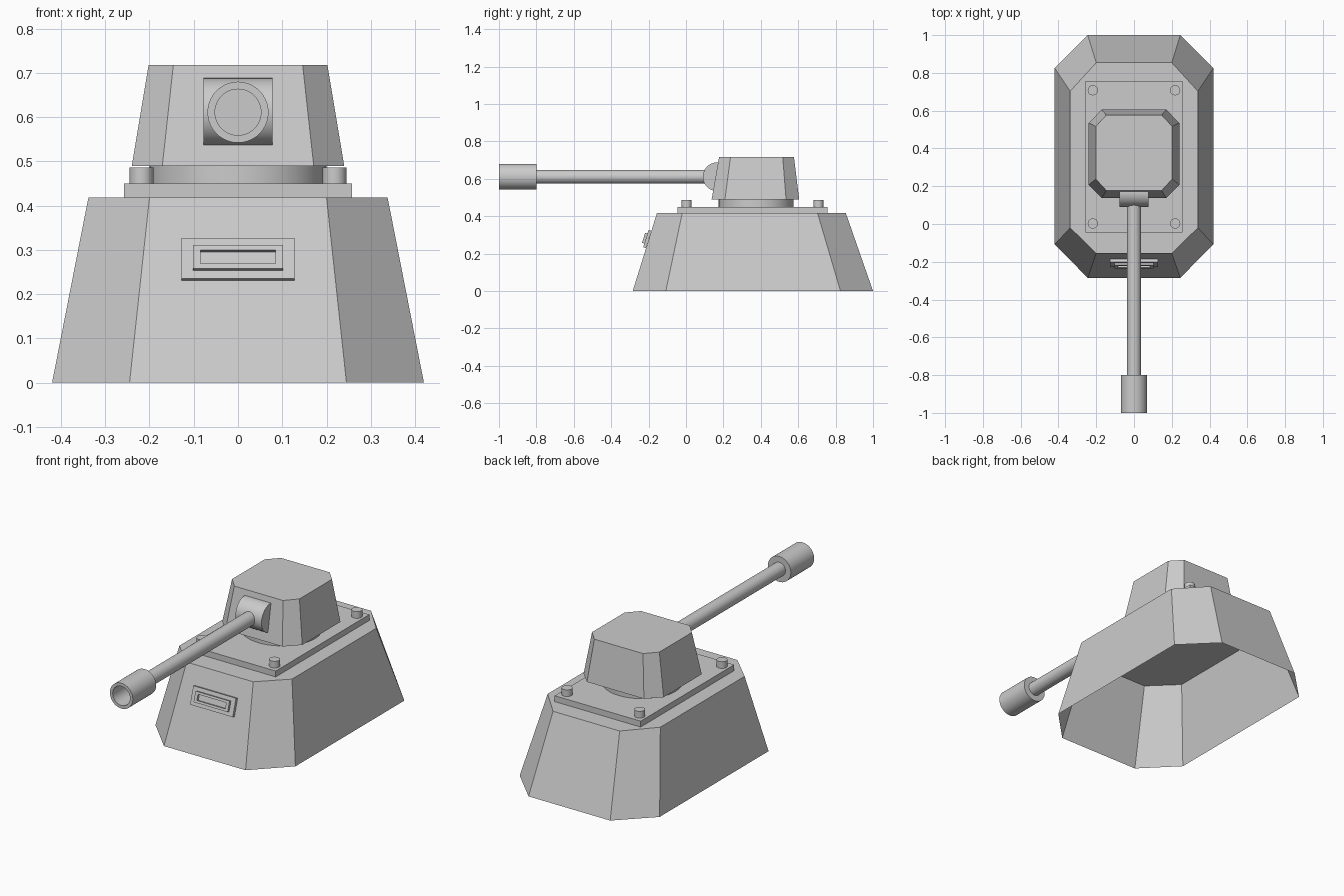
import bpy, bmesh, math
from mathutils import Matrix, Vector

cube = bpy.data.objects.get("Cube")
if cube:
    bpy.data.objects.remove(cube, do_unlink=True)

steel = bpy.data.materials.new("grey_steel")
steel.use_nodes = True
GREY = (0.6, 0.6, 0.6, 1)
steel.diffuse_color = GREY
steel.node_tree.nodes["Principled BSDF"].inputs["Base Color"].default_value = GREY


def finish(name, bm, smooth=False, matrix=None):
    """Turn a bmesh into a named object with the steel material."""
    bmesh.ops.recalc_face_normals(bm, faces=bm.faces)
    mesh = bpy.data.meshes.new(name)
    bm.to_mesh(mesh)
    bm.free()
    mesh.materials.append(steel)
    obj = bpy.data.objects.new(name, mesh)
    bpy.context.collection.objects.link(obj)
    if matrix:
        obj.matrix_world = matrix
    if smooth:
        bpy.ops.object.select_all(action="DESELECT")
        obj.select_set(True)
        bpy.context.view_layer.objects.active = obj
        bpy.ops.object.shade_smooth_by_angle(angle=math.radians(35))
    return obj


def octagon(hx, cx, y0, y1, s0, s1, z):
    """Chamfered rectangle: half width, half end width, end and side limits."""
    return [(cx, y0, z), (hx, s0, z), (hx, s1, z), (cx, y1, z),
            (-cx, y1, z), (-hx, s1, z), (-hx, s0, z), (-cx, y0, z)]


def frustum(name, bottom, top, closed=True):
    bm = bmesh.new()
    low = [bm.verts.new(p) for p in bottom]
    high = [bm.verts.new(p) for p in top]
    n = len(low)
    for i in range(n):
        j = (i + 1) % n
        bm.faces.new((low[i], low[j], high[j], high[i]))
    bm.faces.new(high)
    floor = bm.faces.new(low[::-1])
    bmesh.ops.recalc_face_normals(bm, faces=bm.faces)
    if not closed:
        bmesh.ops.delete(bm, geom=[floor], context="FACES_ONLY")
    return finish(name, bm)


def box(name, lo, hi, matrix=None):
    bm = bmesh.new()
    lo, hi = Vector(lo), Vector(hi)
    bmesh.ops.create_cube(bm, size=1)
    bmesh.ops.scale(bm, vec=hi - lo, verts=bm.verts)
    bmesh.ops.translate(bm, vec=(lo + hi) / 2, verts=bm.verts)
    return finish(name, bm, matrix=matrix)


def cylinder(name, radius, start, end, segments=32):
    start, end = Vector(start), Vector(end)
    axis = end - start
    turn = axis.to_track_quat("Z", "Y").to_matrix().to_4x4()
    bm = bmesh.new()
    bmesh.ops.create_cone(bm, cap_ends=True, segments=segments,
                          radius1=radius, radius2=radius, depth=axis.length,
                          matrix=Matrix.Translation((start + end) / 2) @ turn)
    return finish(name, bm, smooth=True)


# Sloped hull, open underneath
frustum("hull",
        octagon(0.42, 0.245, -0.285, 1.0, -0.108, 0.826, 0),
        octagon(0.338, 0.2, -0.155, 0.854, -0.02, 0.703, 0.418),
        closed=False)

# Deck plate with four bolts and the turret ring
box("deck_plate", (-0.258, -0.045, 0.418), (0.258, 0.757, 0.45))
for side, sx in (("left", 1), ("right", -1)):
    for end, y in (("front", 0.003), ("back", 0.708)):
        cylinder(f"{end}_{side}_bolt", 0.027, (sx * 0.218, y, 0.45),
                 (sx * 0.218, y, 0.486), 24)
cylinder("turret_ring", 0.2, (0, 0.375, 0.45), (0, 0.375, 0.49), 48)

# Turret
frustum("turret",
        octagon(0.24, 0.171, 0.137, 0.605, 0.208, 0.535, 0.49),
        octagon(0.202, 0.146, 0.177, 0.577, 0.238, 0.517, 0.718))

# Gun: rounded mantlet, barrel and hollow muzzle
GUN_Z = 0.611
cylinder("mantlet", 0.077, (-0.078, 0.167, GUN_Z), (0.078, 0.167, GUN_Z), 40)
cylinder("barrel", 0.037, (0, -0.81, GUN_Z), (0, 0.15, GUN_Z))

bm = bmesh.new()
profile = [(0, -0.8), (0.069, -0.8), (0.069, -1.0), (0.052, -1.0),
           (0.052, -0.88), (0, -0.88)]
verts = [bm.verts.new((r, y, GUN_Z)) for r, y in profile]
edges = [bm.edges.new(pair) for pair in zip(verts, verts[1:])]
bmesh.ops.spin(bm, geom=verts + edges, cent=(0, 0, GUN_Z), axis=(0, 1, 0),
               angle=math.tau, steps=40, use_merge=True)
bmesh.ops.remove_doubles(bm, verts=bm.verts, dist=0.0001)
finish("muzzle", bm, smooth=True)

# Vision slit lying on the sloped front face
slope = math.atan2(0.13, 0.418)
on_face = (Matrix.Translation((0, -0.199, 0.276))
           @ Matrix.Rotation(-slope, 4, "X"))
box("slit_plate", (-0.128, -0.016, -0.048), (0.128, -0.0005, 0.048), on_face)

# Raised frame around the slit
bm = bmesh.new()


def ring(hx, hz, y):
    return [bm.verts.new((sx * hx, y, sz * hz))
            for sx, sz in ((-1, -1), (1, -1), (1, 1), (-1, 1))]


loops = [ring(0.102, 0.028, -0.016), ring(0.102, 0.028, -0.029),
         ring(0.085, 0.0155, -0.029), ring(0.085, 0.0155, -0.016)]
for k in range(4):
    a, b = loops[k], loops[(k + 1) % 4]
    for i in range(4):
        j = (i + 1) % 4
        bm.faces.new((a[i], a[j], b[j], b[i]))
finish("slit_frame", bm, matrix=on_face)
